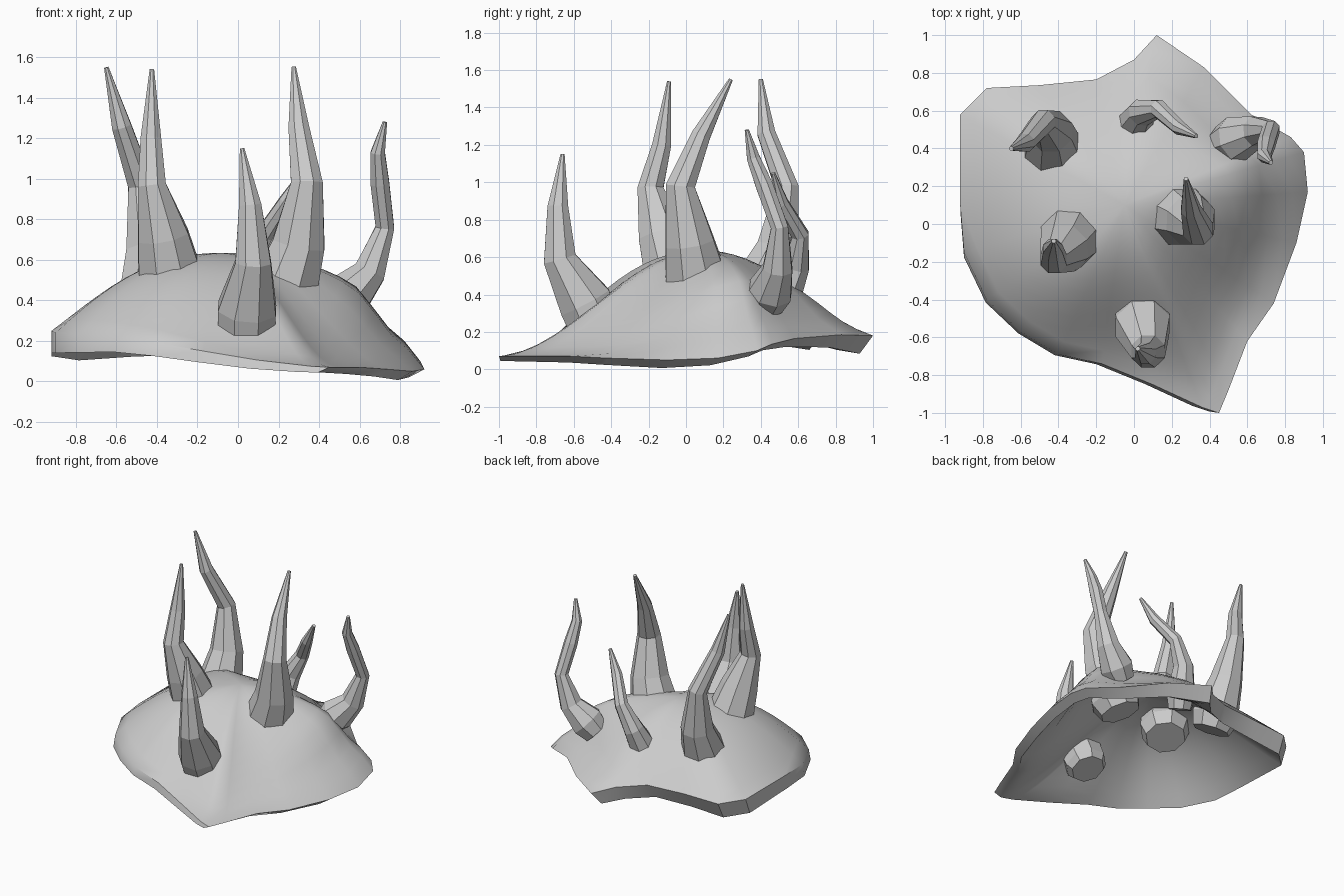
import bpy, bmesh, math
from mathutils import Vector

if "Cube" in bpy.data.objects:
    bpy.data.objects.remove(bpy.data.objects["Cube"])


def make_object(name, bm):
    bmesh.ops.recalc_face_normals(bm, faces=bm.faces)
    me = bpy.data.meshes.new(name)
    bm.to_mesh(me)
    bm.free()
    ob = bpy.data.objects.new(name, me)
    bpy.context.collection.objects.link(ob)
    return ob


# Domed shell: rim outline x, y, rim height, then heights at 65% and 30% of each spoke
CX, CY, CZ = -0.05, 0.1, 0.635
SPOKES = [
    (0.12, 1.00, .18, .37, .57), (0.37, 0.83, .185, .415, .585), (0.62, 0.58, .165, .46, .60),
    (0.83, 0.46, .135, .485, .605), (0.90, 0.38, .10, .48, .605), (0.92, 0.17, .06, .45, .60),
    (0.86, -.10, .05, .37, .58), (0.74, -.42, .06, .28, .55), (0.60, -.62, .07, .25, .53),
    (0.50, -.88, .07, .24, .52), (0.45, -1.0, .07, .24, .52), (0.36, -.97, .075, .26, .53),
    (0.10, -.85, .105, .32, .56), (-.17, -.74, .15, .38, .58), (-.40, -.69, .19, .44, .60),
    (-.60, -.57, .22, .475, .61), (-.78, -.40, .23, .485, .61), (-.90, -.15, .24, .48, .61),
    (-.92, 0.10, .25, .475, .61), (-.92, 0.58, .25, .455, .60), (-.78, 0.72, .23, .45, .60),
    (-.50, 0.735, .24, .46, .595), (-.20, 0.765, .24, .455, .59), (0.00, 0.87, .21, .415, .58)]
RINGS = 12


def dome_height(t, x, y, zs, ts=(.3, .65, 1)):
    """Flat at the crown, passing through the given heights, flared out on the right side."""
    total = 0
    for i in range(3):
        w = (CZ - zs[i]) / ts[i] ** 2
        for j in range(3):
            if j != i:
                w *= (t - ts[j]) / (ts[i] - ts[j])
        total += w
    side = max(0, x) * min(1, max(0, (y + .4) / .6))
    flare = .07 * side * math.sin(math.pi * max(0, t - .65) / .35) ** 2
    return CZ - t * t * total - flare


def outer(p):
    return p


def inner(p):
    th = 0.075 - 0.033 * p[0] + 0.035 * p[1] - .08 * max(0, p[0]) * max(0, p[1])
    return (-.9 + (p[0] + .9) * .96, -.8 + (p[1] + .8) * .96, max(0, p[2] - th))


bm = bmesh.new()
rims = []
for place in (outer, inner):
    centre = bm.verts.new(place((CX, CY, CZ)))
    prev = None
    for r in range(1, RINGS + 1):
        t = r / RINGS
        ring = [bm.verts.new(place((CX + (x - CX) * t, CY + (y - CY) * t,
                                    dome_height(t, x, y, (a, b, z)))))
                for x, y, z, b, a in SPOKES]
        for i in range(len(ring)):
            j = (i + 1) % len(ring)
            if prev:
                bm.faces.new((prev[i], prev[j], ring[j], ring[i]))
            else:
                bm.faces.new((centre, ring[j], ring[i]))
        prev = ring
    rims.append(prev)
for i in range(len(SPOKES)):
    j = (i + 1) % len(SPOKES)
    bm.faces.new((rims[0][i], rims[0][j], rims[1][j], rims[1][i]))
shell = make_object("shell", bm)
bpy.context.view_layer.objects.active = shell
shell.select_set(True)
bpy.ops.object.shade_smooth_by_angle(angle=math.radians(40))


# Curved tapering spikes, faceted, with a short root poking through the shell
def spike(name, path, root=.1, sides=8):
    pts = [Vector(p[:3]) for p in path]
    rad = [p[3] for p in path]
    pts.insert(0, pts[0] - (pts[1] - pts[0]).normalized() * root)
    rad.insert(0, rad[0] * .8)
    bm = bmesh.new()
    prev = None
    for k, p in enumerate(pts):
        d = pts[min(k + 1, len(pts) - 1)] - pts[max(k - 1, 0)]
        q = Vector((0, 0, 1)).rotation_difference(d)
        ring = []
        for s in range(sides):
            a = math.tau * (s + .5) / sides
            ring.append(bm.verts.new(p + q @ Vector((math.cos(a), math.sin(a), 0)) * rad[k]))
        if prev:
            for i in range(sides):
                j = (i + 1) % sides
                bm.faces.new((prev[i], prev[j], ring[j], ring[i]))
        else:
            bm.faces.new(ring)
        prev = ring
    bm.faces.new(prev)
    make_object(name, bm)


spike("front_spike", [(.04, -.48, .22, .15), (.045, -.54, .36, .155), (.075, -.675, .59, .095),
                      (.06, -.685, .87, .06), (.02, -.66, 1.15, .012)], root=.05)
spike("centre_right_spike", [(.22, .06, .44, .185), (.3, .02, .68, .14), (.34, -.03, .98, .085),
                             (.30, .08, 1.25, .055), (.275, .24, 1.55, .012)])
spike("centre_left_spike", [(-.325, -.05, .46, .18), (-.37, -.13, .72, .135), (-.425, -.19, .97, .075),
                            (-.43, -.13, 1.2, .055), (-.425, -.09, 1.54, .012)])
spike("back_left_spike", [(-.43, .38, .4, .17), (-.44, .49, .65, .12), (-.48, .54, .97, .068),
                          (-.575, .43, 1.26, .052), (-.65, .4, 1.55, .012)])
spike("back_spike", [(-.005, .51, .36, .105), (.04, .59, .55, .075), (.13, .61, .72, .05),
                     (.24, .51, .89, .04), (.33, .465, 1.05, .012)])
spike("right_spike", [(.54, .45, .42, .125), (.65, .49, .54, .085), (.725, .5, .76, .05),
                      (.7, .42, .98, .05), (.69, .36, 1.13, .038), (.725, .325, 1.28, .012)])
